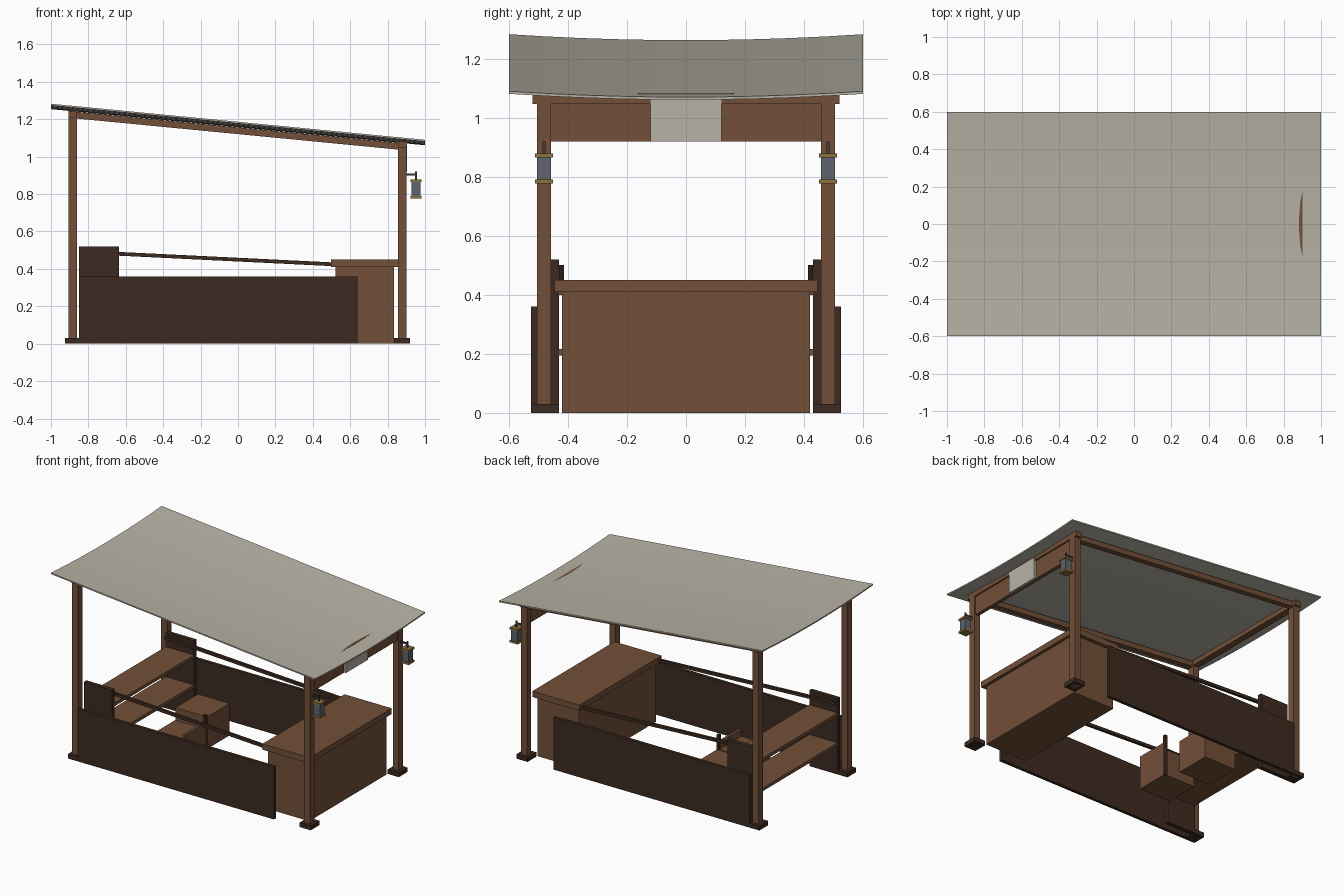
import bpy, bmesh, math
from mathutils import Matrix

if "Cube" in bpy.data.objects:
    bpy.data.objects.remove(bpy.data.objects["Cube"])


def mat(name, r, g, b):
    m = bpy.data.materials.new(name)
    m.diffuse_color = (r, g, b, 1)
    m.use_nodes = True
    m.node_tree.nodes["Principled BSDF"].inputs["Base Color"].default_value = m.diffuse_color
    return m


WOOD = mat("wood", 0.17, 0.08, 0.04)
DARK = mat("dark_wood", 0.045, 0.024, 0.015)
CLOTH = mat("cloth", 0.48, 0.45, 0.38)
BRASS = mat("brass", 0.26, 0.17, 0.045)
GLASS = mat("lantern_glass", 0.11, 0.13, 0.15)
IRON = mat("iron", 0.05, 0.05, 0.055)


def finish(name, bm, material):
    bmesh.ops.recalc_face_normals(bm, faces=bm.faces)
    me = bpy.data.meshes.new(name)
    bm.to_mesh(me)
    bm.free()
    me.materials.append(material)
    ob = bpy.data.objects.new(name, me)
    bpy.context.collection.objects.link(ob)
    return ob


# axis-aligned box from ranges; z values may change from the low-x to the high-x end
def box(name, x, y, z, material, z_end=None):
    z_end = z_end or z
    bm = bmesh.new()
    bmesh.ops.create_cube(bm, size=1)
    for v in bm.verts:
        hi = v.co.x > 0
        top = v.co.z > 0
        v.co = (x[hi], y[v.co.y > 0], (z_end if hi else z)[top])
    return finish(name, bm, material)


def span(s, a, b):
    return tuple(sorted((s * a, s * b)))


def roof_z(x):
    return 1.1665 - 0.0965 * x


for s, side in ((-1, "front"), (1, "back")):
    # posts with foot blocks
    for cx, top, end in ((-0.8825, 1.243, "left"), (0.8775, 1.075, "right")):
        box(f"{side}_{end}_post", (cx - 0.0225, cx + 0.0225), span(s, 0.457, 0.505), (0, top), WOOD)
        box(f"{side}_{end}_foot", (cx - 0.0425, cx + 0.0425), span(s, 0.43, 0.525), (0, 0.03), DARK)
    # sloping roof beam
    a, b = roof_z(-0.86) - 0.01, roof_z(0.86) - 0.01
    box(f"{side}_roof_beam", (-0.86, 0.86), span(s, 0.462, 0.5), (a - 0.036, a), WOOD, (b - 0.036, b))
    # low side wall, end panel and hand rail
    box(f"{side}_wall", (-0.85, 0.64), span(s, 0.503, 0.525), (0, 0.36), DARK)
    box(f"{side}_shelf_end", (-0.85, -0.635), span(s, 0.43, 0.458), (0, 0.52), DARK)
    box(f"{side}_rail", (-0.85, 0.5), span(s, 0.413, 0.431), (0.481, 0.501), DARK, (0.415, 0.435))
    # hanging lantern
    y = s * 0.481
    box(f"{side}_lantern_arm", (0.9, 0.955), (y - 0.005, y + 0.005), (0.9, 0.91), IRON)
    box(f"{side}_lantern_hook", (0.946, 0.956), (y - 0.005, y + 0.005), (0.875, 0.92), IRON)
    box(f"{side}_lantern_body", (0.927, 0.975), (y - 0.024, y + 0.024), (0.785, 0.87), GLASS)
    for z, part in ((0.777, "base"), (0.865, "cap")):
        box(f"{side}_lantern_{part}", (0.921, 0.981), (y - 0.03, y + 0.03), (z, z + 0.014), BRASS)

# cross beams at both ends
box("left_cross_beam", (-0.905, -0.86), (-0.52, 0.52), (1.21, 1.243), WOOD)
box("right_cross_beam", (0.855, 0.9), (-0.52, 0.52), (1.047, 1.0815), WOOD)

# header board with hanging cloth
box("header_board", (0.865, 0.89), (-0.457, 0.457), (0.92, 1.05), WOOD)
box("header_cloth", (0.889, 0.903), (-0.12, 0.12), (0.92, 1.066), CLOTH)

# sagging awning
bm = bmesh.new()
N = 10
rows = []
for i in range(N + 1):
    y = -0.6 + 1.2 * i / N
    sag = 0.02 * (y / 0.6) ** 2
    rows.append([bm.verts.new((x, y, roof_z(x) + sag + dz))
                 for x, dz in ((-1, 0), (1, 0), (1, -0.009), (-1, -0.009))])
for p, q in zip(rows, rows[1:]):
    for k in range(4):
        n = (k + 1) % 4
        bm.faces.new((p[k], p[n], q[n], q[k]))
bm.faces.new(rows[0])
bm.faces.new(rows[-1])
finish("awning", bm, CLOTH)

# counter
box("counter_body", (0.52, 0.835), (-0.42, 0.42), (0, 0.41), WOOD)
box("counter_top", (0.497, 0.855), (-0.445, 0.445), (0.41, 0.45), WOOD)

# shelves at the tall end
for z, name in ((0.4, "upper_shelf"), (0.195, "lower_shelf")):
    box(name, (-0.85, -0.635), (-0.432, 0.432), (z, z + 0.022), WOOD)

# crate and low box seat with a corner post
box("crate", (-0.535, -0.295), (0.085, 0.33), (0, 0.22), WOOD)
box("box_seat", (-0.48, -0.245), (-0.23, 0.005), (0, 0.18), WOOD)
box("box_seat_back", (-0.26, -0.242), (-0.23, -0.005), (0, 0.23), WOOD)
box("box_seat_post", (-0.26, -0.24), (-0.008, 0.012), (0, 0.28), DARK)
